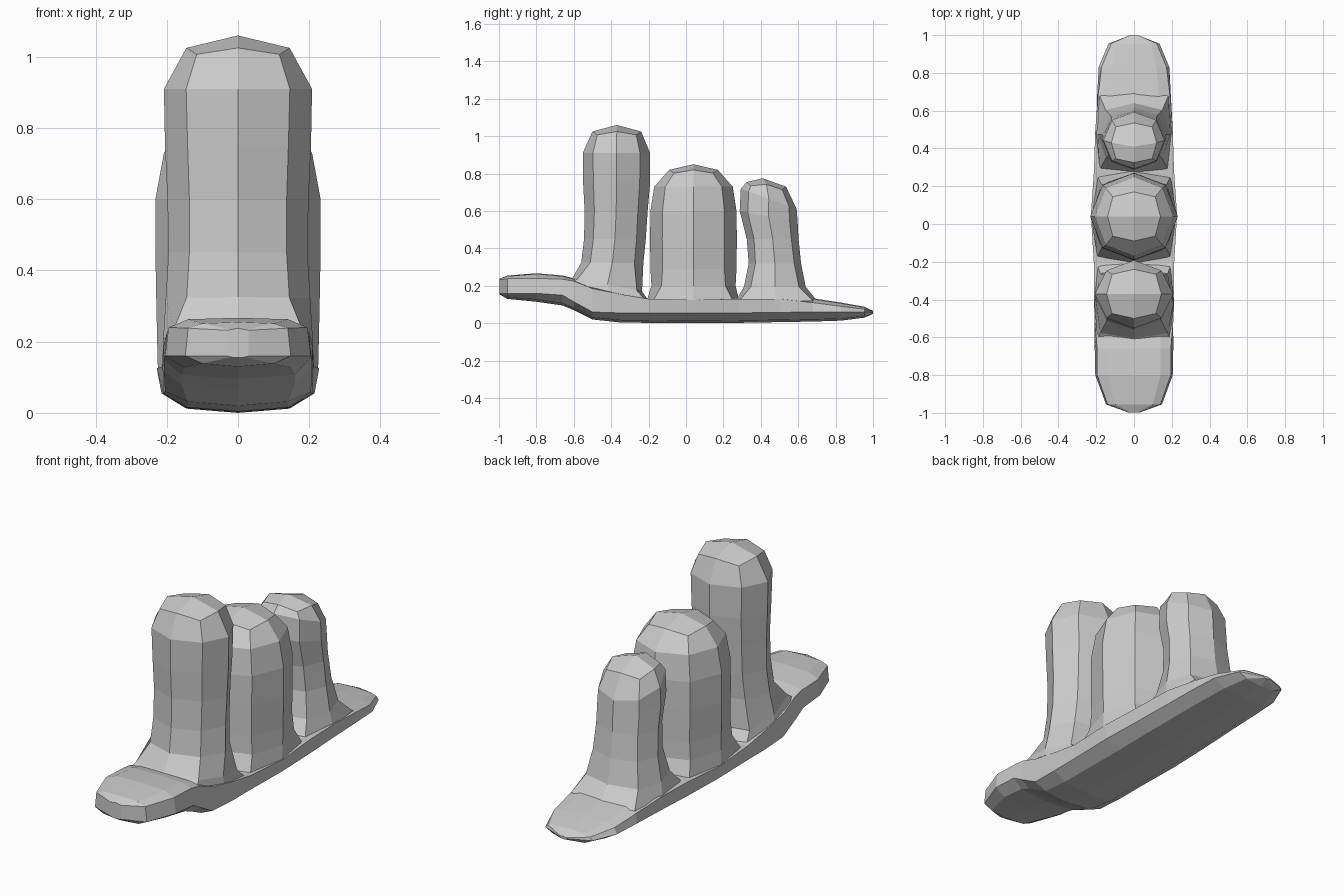
import bpy, bmesh


def finish(name, bm):
    bmesh.ops.recalc_face_normals(bm, faces=bm.faces[:])
    me = bpy.data.meshes.new(name)
    bm.to_mesh(me)
    bm.free()
    ob = bpy.data.objects.new(name, me)
    bpy.context.collection.objects.link(ob)
    return ob


def bridge(bm, a, b):
    n = len(a)
    for i in range(n):
        bm.faces.new((a[i], a[(i + 1) % n], b[(i + 1) % n], b[i]))


def column(name, apex, rings):
    """Eight-sided column; ring = front y, front z, back y, back z, half width, corner factor."""
    bm = bmesh.new()
    loops = []
    for y0, z0, y1, z1, hx, k in rings:
        loop = []
        for sx, sy in ((0, -1), (k, -k), (1, 0), (k, k), (0, 1), (-k, k), (-1, 0), (-k, -k)):
            t = (sy + 1) / 2
            loop.append(bm.verts.new((sx * hx, y0 + (y1 - y0) * t, z0 + (z1 - z0) * t)))
        loops.append(loop)
    for a, b in zip(loops, loops[1:]):
        bridge(bm, a, b)
    # four-quad dome cap
    top = bm.verts.new((0, *apex))
    r = loops[0]
    for i in range(0, 8, 2):
        bm.faces.new((top, r[i], r[i + 1], r[(i + 2) % 8]))
    for v in (r[1], r[3], r[5], r[7]):
        v.co.z -= 0.018
    return finish(name, bm)


# Tall front column
column("front_column", (-.37, 1.06), [
    (-.50, 1.025, -.24, 1.025, .145, .80),
    (-.552, .91, -.192, .91, .208, .70),
    (-.55, .75, -.192, .75, .205, .69),
    (-.542, .60, -.205, .60, .198, .69),
    (-.545, .45, -.215, .45, .195, .70),
    (-.56, .325, -.228, .32, .203, .71),
    (-.605, .245, -.235, .17, .21, .85),
    (-.63, .22, -.20, .12, .21, .92)])

# Wide middle column
column("middle_column", (.04, .85), [
    (-.09, .82, .17, .82, .14, .80),
    (-.17, .73, .25, .73, .208, .72),
    (-.19, .60, .27, .60, .232, .72),
    (-.192, .45, .272, .45, .232, .72),
    (-.19, .29, .27, .29, .229, .72),
    (-.185, .20, .265, .20, .227, .76),
    (-.21, .12, .285, .12, .225, .86)])

# Short rear column
column("rear_column", (.41, .775), [
    (.325, .755, .535, .73, .12, .80),
    (.293, .72, .592, .61, .162, .72),
    (.287, .60, .597, .54, .166, .72),
    (.325, .45, .602, .45, .165, .72),
    (.335, .32, .615, .32, .172, .74),
    (.31, .195, .64, .195, .192, .78),
    (.265, .12, .70, .12, .202, .90)])

# Long base with raised front lip and tapered rear lip
# y, then top / upper side / lower side / bottom as z, half width
sections = [
    (-.998, .238, .02, .232, .03, .16, .03, .155, .02),
    (-.955, .255, .10, .238, .14, .16, .148, .13, .10),
    (-.80, .267, .14, .240, .195, .16, .205, .115, .15),
    (-.66, .255, .14, .235, .195, .15, .208, .095, .16),
    (-.60, .24, .14, .225, .20, .115, .208, .07, .16),
    (-.50, .20, .14, .185, .21, .06, .205, .02, .14),
    (-.35, .16, .14, .155, .212, .055, .21, .004, .145),
    (-.20, .13, .14, .13, .213, .055, .21, .002, .145),
    (.05, .13, .15, .125, .228, .055, .215, 0, .145),
    (.28, .135, .14, .13, .212, .055, .208, .002, .145),
    (.50, .14, .14, .13, .205, .058, .20, .006, .14),
    (.68, .133, .13, .11, .19, .06, .195, .009, .135),
    (.83, .11, .12, .09, .172, .06, .187, .014, .125),
    (.955, .088, .09, .075, .12, .06, .135, .03, .09),
    (1.0, .066, .01, .063, .02, .058, .02, .05, .01)]
bm = bmesh.new()
loops = []
for y, zt, wt, zs, ws, zl, wl, zb, wb in sections:
    half = [(wt, zt - .004), (ws, zs), (wl, zl), (wb, zb + .012 * min(1, wb * 7))]
    pts = [(0, zt)] + half + [(0, zb)] + [(-x, z) for x, z in reversed(half)]
    loops.append([bm.verts.new((x, y, z)) for x, z in pts])
for a, b in zip(loops, loops[1:]):
    bridge(bm, a, b)
bm.faces.new(loops[0])
bm.faces.new(loops[-1])
finish("base", bm)
